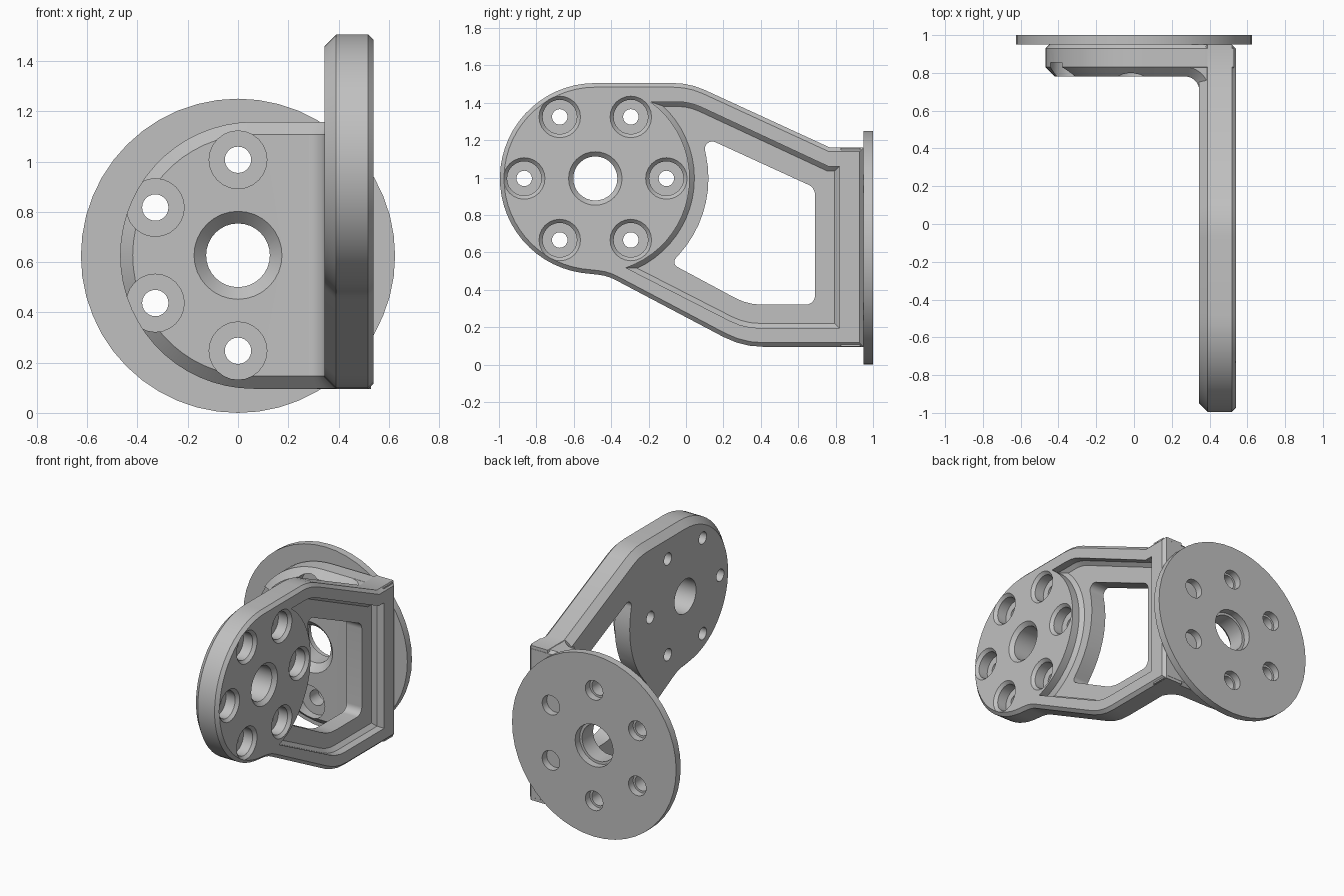
import bpy, bmesh
from math import sin, cos, tan, pi, radians, ceil
from mathutils import Vector

old = bpy.data.objects.get("Cube")
if old:
    bpy.data.objects.remove(old, do_unlink=True)

grey = bpy.data.materials.new("plain grey")
grey.use_nodes = True
colour = (0.53, 0.53, 0.53, 1)
grey.diffuse_color = colour
grey.node_tree.nodes["Principled BSDF"].inputs["Base Color"].default_value = colour


def arc(cx, cy, r, start, end, step=6):
    """Points on an arc, angles in degrees."""
    n = max(1, ceil(abs(end - start) / step))
    angles = [radians(start + (end - start) * i / n) for i in range(n + 1)]
    return [(cx + r * cos(a), cy + r * sin(a)) for a in angles]


def circle(cx, cy, r, sides=32):
    return arc(cx, cy, r, 0, 360, 360 / sides)[:-1]


def rounded(corners):
    """Outline from points (u, v) and rounded corners (u, v, radius)."""
    out = []
    for i, c in enumerate(corners):
        p = Vector(c[:2])
        if len(c) == 2:
            out.append(p)
            continue
        a = (Vector(corners[i - 1][:2]) - p).normalized()
        b = (Vector(corners[(i + 1) % len(corners)][:2]) - p).normalized()
        turn = pi - a.angle(b)
        length = c[2] * tan(turn / 2)
        centre = p + (a + b).normalized() * c[2] / cos(turn / 2)
        va, vb = p + a * length - centre, p + b * length - centre
        n = max(2, ceil(turn / radians(10)))
        for k in range(n + 1):
            out.append(centre + c[2] * (va * sin(turn * (1 - k / n)) +
                                        vb * sin(turn * k / n)).normalized())
    return out


def inset(points, d):
    """Mitred inset of an anticlockwise outline."""
    pts = [Vector(p) for p in points]
    out = []
    for i, p in enumerate(pts):
        e1 = (p - pts[i - 1]).normalized()
        e2 = (pts[(i + 1) % len(pts)] - p).normalized()
        n1, n2 = Vector((-e1.y, e1.x)), Vector((-e2.y, e2.x))
        out.append(p + (n1 + n2) * d / (1 + n1.dot(n2)))
    return out


def loft(name, outline, layers, axis):
    """Solid from an outline, stacked along an axis as (position, inset) layers."""
    place = {"x": lambda u, v, w: (w, u, v),
             "y": lambda u, v, w: (u, w, v),
             "z": lambda u, v, w: (u, v, w)}[axis]
    bm = bmesh.new()
    rings = [[bm.verts.new(place(p[0], p[1], w)) for p in inset(outline, d)]
             for w, d in layers]
    n = len(outline)
    for r1, r2 in zip(rings, rings[1:]):
        for i in range(n):
            j = (i + 1) % n
            bm.faces.new((r1[i], r1[j], r2[j], r2[i]))
    bm.faces.new(rings[0])
    bm.faces.new(rings[-1])
    bmesh.ops.recalc_face_normals(bm, faces=bm.faces)
    mesh = bpy.data.meshes.new(name)
    bm.to_mesh(mesh)
    bm.free()
    mesh.materials.append(grey)
    ob = bpy.data.objects.new(name, mesh)
    bpy.context.collection.objects.link(ob)
    return ob


def select(ob):
    bpy.ops.object.select_all(action="DESELECT")
    ob.select_set(True)
    bpy.context.view_layer.objects.active = ob


def combine(ob, other, operation):
    select(ob)
    mod = ob.modifiers.new("combine", "BOOLEAN")
    mod.operation, mod.solver, mod.object = operation, "EXACT", other
    bpy.ops.object.modifier_apply(modifier=mod.name)
    bpy.data.objects.remove(other, do_unlink=True)


def bolt_circle(cx, cy, r=0.38, first=0):
    return arc(cx, cy, r, first, first + 300, 60)


HUB = (-0.485, 0.995)
BASE = (0, 0.627)

# Side arm with chamfered edges
hub_arc = arc(*HUB, 0.51, 90, 262)
arm_outline = hub_arc + rounded([
    hub_arc[-1], (-0.42, 0.475, 0.25), (0.3, 0.095, 0.45), (0.949, 0.095),
    (0.949, 1.16), (0.77, 1.16), (0.02, 1.505, 0.4), hub_arc[0]])[1:-1]
bracket = loft("bracket", arm_outline,
               [(0.345, 0.045), (0.39, 0), (0.518, 0), (0.54, 0.022)], "x")

# Back plate with a round end, and the fillet that joins it to the arm
plate_outline = arc(0.062, BASE[1], 0.531, 90, 270) + [(0.53, 0.096), (0.53, 1.158)]
combine(bracket, loft("plate", plate_outline,
                      [(0.78, 0.05), (0.83, 0), (0.93, 0), (0.95, 0.02)], "y"), "UNION")
fillet_outline = rounded([(0.5, 0.9), (0.22, 0.9), (0.22, 0.781),
                          (0.346, 0.781, 0.076), (0.346, 0.6), (0.5, 0.6)])
combine(bracket, loft("fillet", fillet_outline,
                      [(0.097, 0.05), (0.147, 0), (1.107, 0), (1.157, 0.05)], "z"), "UNION")

# Pocket in the outer face of the arm, and the window through it
pocket_arc = arc(*HUB, 0.505, 54.3, -71)
pocket = rounded([pocket_arc[-1], (0.31, 0.195, 0.35), (0.82, 0.195), (0.82, 1.06),
                  (0.76, 1.06), (0.02, 1.405, 0.3), pocket_arc[0]])[1:-1] + pocket_arc
window_arc = arc(*HUB, 0.605, 12, -42)
window = rounded([window_arc[-1], (-0.08, 0.54, 0.03), (0.33, 0.32, 0.3),
                  (0.69, 0.32, 0.05), (0.69, 0.945, 0.06), (0.085, 1.222, 0.04),
                  window_arc[0]])[1:-1] + window_arc
cuts = [loft("pocket", pocket, [(0.6, 0), (0.485, 0), (0.46, 0.025)], "x"),
        loft("window", window, [(0.2, 0), (0.7, 0)], "x")]

# Bolt holes and centre hole of the hub
cuts.append(loft("hub_hole", circle(*HUB, 0.144),
                 [(0.6, 0), (0.541, 0), (0.515, 0.026), (0.2, 0.026)], "x"))
for c in bolt_circle(*HUB):
    cuts.append(loft("hub_bolt", circle(*c, 0.112, 24),
                     [(0.6, 0), (0.541, 0), (0.52, 0.02), (0.45, 0.02),
                      (0.45, 0.07), (0.2, 0.07)], "x"))

# Bolt holes and countersunk centre hole of the back plate
cuts.append(loft("plate_hole", circle(*BASE, 0.176),
                 [(0.7, 0), (0.779, 0), (0.83, 0.049), (1.1, 0.049)], "y"))
for c in bolt_circle(*BASE, first=30):
    if c[0] < 0.2:
        cuts.append(loft("plate_bolt", circle(*c, 0.115, 24),
                         [(0.7, 0), (0.855, 0), (0.855, 0.062), (1.1, 0.062)], "y"))
for cut in cuts:
    combine(bracket, cut, "DIFFERENCE")

# Thin mounting disc behind the plate
disc = loft("mounting_disc", circle(0, 0.625, 0.625, 48), [(0.95, 0), (1, 0)], "y")
for c, r in [(BASE, 0.145)] + [(c, 0.067) for c in bolt_circle(*BASE, first=30)]:
    combine(disc, loft("disc_hole", circle(*c, r, 24), [(0.9, 0), (1.1, 0)], "y"), "DIFFERENCE")

for ob in (bracket, disc):
    select(ob)
    bpy.ops.object.shade_smooth_by_angle(angle=radians(25))
